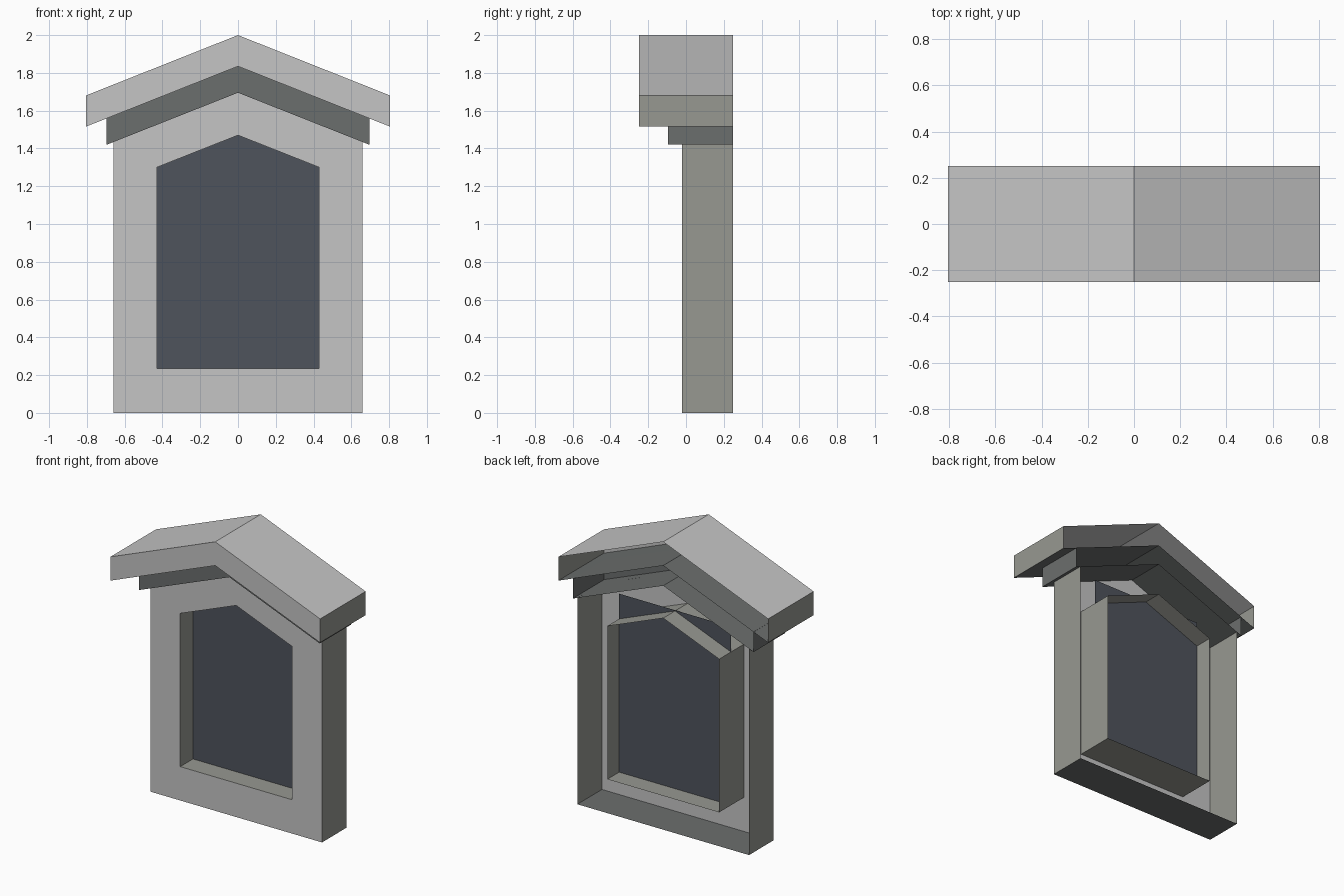
import bpy

if "Cube" in bpy.data.objects:
    bpy.data.objects.remove(bpy.data.objects["Cube"])


def material(name, rgb):
    m = bpy.data.materials.new(name)
    m.diffuse_color = (*rgb, 1)
    m.use_nodes = True
    m.node_tree.nodes["Principled BSDF"].inputs["Base Color"].default_value = m.diffuse_color
    return m


LIGHT = material("light grey", (0.56, 0.56, 0.56))
STONE = material("warm grey", (0.31, 0.315, 0.285))
DARK = material("dark grey", (0.148, 0.156, 0.154))
GLASS = material("dark blue glass", (0.078, 0.088, 0.108))

BACK = 0.25


def make(name, verts, faces, mats, slots):
    me = bpy.data.meshes.new(name)
    me.from_pydata(verts, [], faces)
    for m in mats:
        me.materials.append(m)
    for p, s in zip(me.polygons, slots):
        p.material_index = s
    me.update()
    ob = bpy.data.objects.new(name, me)
    bpy.context.collection.objects.link(ob)
    return ob


def sweep_faces(n, edges):
    """Side quads between front ring 0..n-1 and back ring n..2n-1."""
    return [(i, i + n, (i + 1) % n + n, (i + 1) % n) for i in edges]


def ring(profile, y):
    return [(x, y, z) for x, z in profile]


def chevron(name, half, peak, eave, under_peak, under_eave, front, mats, edge_slots):
    """Gabled slab, open at the back; profile runs counter-clockwise from the left eave."""
    prof = [(-half, under_eave), (0, under_peak), (half, under_eave),
            (half, eave), (0, peak), (-half, eave)]
    faces = sweep_faces(6, range(6)) + [(0, 1, 4, 5), (1, 2, 3, 4)]
    make(name, ring(prof, front) + ring(prof, BACK), faces, mats, edge_slots + [0, 0])


# Roof: light top and front, warm eave ends, dark underside
chevron("roof", 0.806, 2.0, 1.68, 1.835, 1.515, -0.25,
        [LIGHT, STONE, DARK], [2, 2, 1, 0, 0, 1])

# Trim under the roof
chevron("roof_trim", 0.695, 1.835, 1.56, 1.695, 1.42, -0.095,
        [DARK], [0] * 6)

# Wall front with the window opening, side walls and base
outer = [(-0.66, 0), (0.66, 0), (0.66, 1.434), (0, 1.695), (-0.66, 1.434)]
inner = [(-0.43, 0.235), (0.43, 0.235), (0.43, 1.30), (0, 1.47), (-0.43, 1.30)]
Y = -0.02
front = [(i, (i + 1) % 5, (i + 1) % 5 + 5, i + 5) for i in range(5)]
make("wall_front", ring(outer, Y) + ring(inner, Y), front, [LIGHT], [0] * 5)
make("wall_sides", ring(outer, Y) + ring(outer, BACK),
     sweep_faces(5, [0, 1, 4]), [STONE, DARK], [1, 0, 0])

# Window reveal, facing inwards
rev = inner[::-1]
make("window_reveal", ring(rev, Y) + ring(rev, BACK), sweep_faces(5, range(5)),
     [STONE], [0] * 5)

# Rectangular pane, its top corners hidden behind the wall
pane = [(-0.43, 0.235), (0.43, 0.235), (0.43, 1.475), (-0.43, 1.475)]
make("window_glass", ring(pane, 0.12), [(0, 1, 2, 3)], [GLASS], [0])
